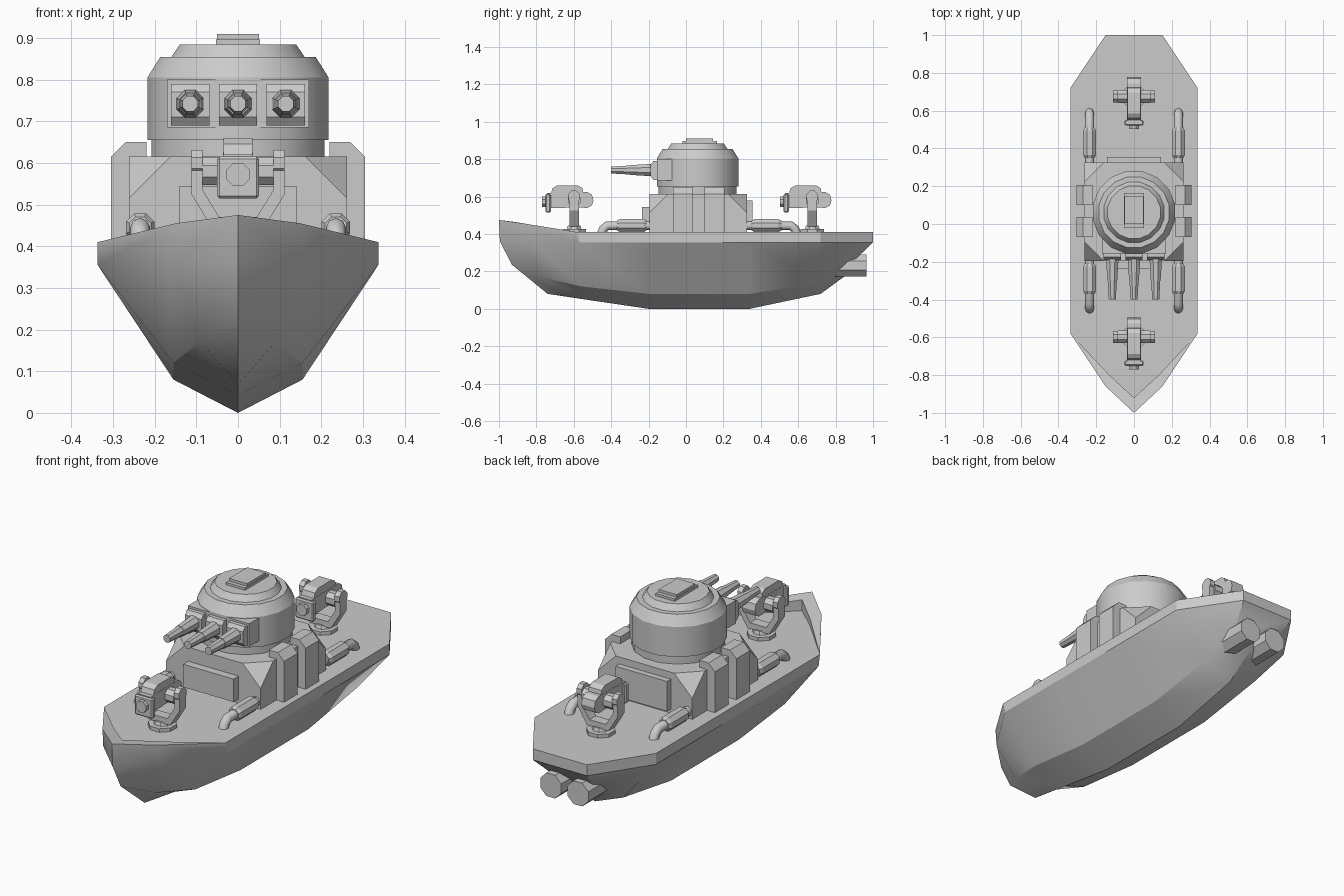
import bpy, bmesh, math
from mathutils import Matrix, Vector

if "Cube" in bpy.data.objects:
    bpy.data.objects.remove(bpy.data.objects["Cube"])


def finish(name, bm, smooth=None):
    bmesh.ops.remove_doubles(bm, verts=bm.verts, dist=1e-4)
    bmesh.ops.recalc_face_normals(bm, faces=bm.faces)
    me = bpy.data.meshes.new(name)
    bm.to_mesh(me)
    bm.free()
    ob = bpy.data.objects.new(name, me)
    bpy.context.collection.objects.link(ob)
    if smooth:
        bpy.ops.object.select_all(action='DESELECT')
        ob.select_set(True)
        bpy.context.view_layer.objects.active = ob
        bpy.ops.object.shade_smooth_by_angle(angle=math.radians(smooth))
    return ob


def box(name, x0, x1, y0, y1, z0, z1, bevel=0):
    bm = bmesh.new()
    bmesh.ops.create_cube(bm, size=1)
    for v in bm.verts:
        v.co = ((x0 + x1) / 2 + v.co.x * (x1 - x0), (y0 + y1) / 2 + v.co.y * (y1 - y0),
                (z0 + z1) / 2 + v.co.z * (z1 - z0))
    if bevel:
        bmesh.ops.bevel(bm, geom=bm.edges[:], offset=bevel, segments=1, affect='EDGES')
    return finish(name, bm)


def prism(name, pts, axis, a, b):
    """Extrude a 2D outline: axis 'x' takes (y, z) points, axis 'y' takes (x, z) points."""
    bm = bmesh.new()
    to3 = (lambda p, t: (t, p[0], p[1])) if axis == 'x' else (lambda p, t: (p[0], t, p[1]))
    ra, rb = [[bm.verts.new(to3(p, t)) for p in pts] for t in (a, b)]
    n = len(pts)
    bm.faces.new(ra)
    bm.faces.new(rb)
    for i in range(n):
        bm.faces.new((ra[i], ra[(i + 1) % n], rb[(i + 1) % n], rb[i]))
    return finish(name, bm)


def lathe(name, prof, loc=(0, 0, 0), axis='z', n=8, smooth=None):
    """Spin (radius, height) points about an axis and cap both ends."""
    rot = {'z': Matrix(), 'x': Matrix.Rotation(math.pi / 2, 4, 'Y'),
           'y': Matrix.Rotation(-math.pi / 2, 4, 'X')}[axis]
    bm = bmesh.new()
    rings = []
    for r, h in prof:
        rings.append([bm.verts.new(rot @ Vector((r * math.cos(a), r * math.sin(a), h)) + Vector(loc))
                      for a in [(i + .5) * math.tau / n for i in range(n)]])
    for p, q in zip(rings, rings[1:]):
        for i in range(n):
            bm.faces.new((p[i], p[(i + 1) % n], q[(i + 1) % n], q[i]))
    bm.faces.new(rings[0])
    bm.faces.new(rings[-1])
    return finish(name, bm, smooth)


# Hull: lines running bow to stern, mirrored port and starboard
edge = [(0, -1, .475), (.15, -.86, .455), (.337, -.58, .41), (.337, -.2, .41),
        (.337, .34, .41), (.337, .72, .41), (.15, 1, .41)]
rub = [(0, -.995, .36), (.16, -.84, .36), (.337, -.57, .355), (.337, -.2, .355),
       (.337, .34, .355), (.337, .72, .355), (.15, 1, .355)]
chine = [(0, -.93, .235), (.09, -.78, .17), (.155, -.56, .12), (.155, -.2, .08),
         (.155, .34, .08), (.155, .72, .14), (.11, .88, .24)]
keel = [(0, -.74, .08), (0, -.66, .068), (0, -.5, .044), (0, -.2, 0),
        (0, .34, 0), (0, .72, .08), (0, .87, .19)]
inner = [(0, -.92, .465), (.13, -.8, .445)]
bm = bmesh.new()


def face(pts):
    bm.faces.new([bm.verts.new(p) for p in pts])


deck = [(x, y, .41) for x, y, z in inner] + edge[2:]
for s in (1, -1):
    f = lambda line: [(s * x, y, z) for x, y, z in line]
    E, R, C, K, I, D = [f(line) for line in (edge, rub, chine, keel, inner, deck)]
    for a, b in ((E, R), (R, C), (C, K)):
        for i in range(6):
            face((a[i], a[i + 1], b[i + 1], b[i]))
    # bow bulwark rim and its inner wall
    face((E[0], E[1], I[1], I[0]))
    face((E[1], E[2], I[1]))
    face((I[0], I[1], D[1], D[0]))
    face((I[1], D[2], D[1]))
mir = lambda p: (-p[0], p[1], p[2])
face(deck + [mir(p) for p in deck[:0:-1]])
face((edge[6], rub[6], mir(rub[6]), mir(edge[6])))
face((rub[6], chine[6], keel[6], mir(chine[6]), mir(rub[6])))
finish("hull", bm, 28)

# Superstructure with its four top corners cut away
bm = bmesh.new()
bmesh.ops.create_cube(bm, size=1)
for v in bm.verts:
    v.co = (v.co.x * .524, .065 + v.co.y * .52, .51 + v.co.z * .21)
for sx in (1, -1):
    for sy in (1, -1):
        cut = bmesh.ops.bisect_plane(bm, geom=bm.verts[:] + bm.edges[:] + bm.faces[:], clear_outer=True,
                                     plane_co=(sx * .262, .065 + sy * .16, .615),
                                     plane_no=(sx, sy, 1.0))
        bmesh.ops.holes_fill(bm, edges=bm.edges[:])
finish("superstructure", bm)
box("front_panel", -.14, .14, -.235, -.19, .43, .545)
box("rear_panel", -.143, .143, .32, .355, .43, .58)

# Side vents and exhaust pipes along the deck
for s, side in ((1, "right"), (-1, "left")):
    for y in (-.07, .1):
        prism("vent_" + side, [(s * x, z) for x, z in
              ((.22, .4), (.305, .4), (.305, .615), (.27, .65), (.22, .65))], 'y', y, y + .107)
    for k, end in ((1, "front"), (-1, "rear")):
        Y = lambda y: .07 + k * (y - .07)
        cu = bpy.data.curves.new("deck_pipe", 'CURVE')
        cu.dimensions, cu.bevel_depth, cu.bevel_resolution, cu.use_fill_caps = '3D', .024, 2, True
        sp = cu.splines.new('POLY')
        path = [(-.452, .4), (-.442, .427), (-.42, .445), (-.185, .445)]
        sp.points.add(len(path) - 1)
        for p, (y, z) in zip(sp.points, path):
            p.co = (s * .235, Y(y), z, 1)
        bpy.context.collection.objects.link(bpy.data.objects.new(f"deck_pipe_{end}_{side}", cu))
        lathe(f"pipe_sleeve_{end}_{side}", [(.028, -.08), (.037, -.065), (.037, .065), (.028, .08)],
              (s * .235, Y(-.29), .445), 'y')
    # Propulsion nozzles under the stern
    lathe("nozzle_" + side, [(.063, .76), (.063, .965)], (s * .075, 0, .232), 'y')

# Main turret
ty = .062
lathe("turret", [(.212, .61), (.212, .655), (.222, .655), (.222, .805), (.19, .855),
                 (.163, .855), (.142, .885)], (0, ty, 0), 'z', 16, 30)
box("turret_hatch", -.053, .053, -.02, .165, .88, .897)
box("turret_hatch_lid", -.05, .05, 0, .145, .89, .91)
box("gun_mount", -.17, .17, -.155, 0, .685, .8)
for x in (-.115, 0, .115):
    prism("gun_block", [(-.14, .69), (-.175, .69), (-.19, .71), (-.19, .77), (-.175, .79), (-.14, .79)],
          'x', x - .046, x + .046)
    lathe("main_barrel", [(.036, -.18), (.028, -.3), (.026, -.3), (.02, -.4)], (x, 0, .742), 'y')


# Deck guns, fore and aft
def deck_gun(tag, cy):
    lathe("gun_base_" + tag, [(.068, .405), (.068, .428), (.042, .428), (.036, .445)], (0, cy, 0))
    prism("gun_yoke_" + tag, [(-.112, .61), (-.112, .525), (-.06, .44), (.06, .44), (.112, .525), (.112, .61),
          (.085, .61), (.085, .535), (.045, .47), (-.045, .47), (-.085, .535), (-.085, .61)],
          'y', cy - .026, cy + .026)
    lathe("gun_axle_" + tag, [(.036, -.085), (.036, .085)], (0, cy, .58), 'x')
    for s in (1, -1):
        lathe("yoke_cap_" + tag, [(.034, -.0135), (.034, .0135)], (s * .0985, cy, .6), 'x')
    prism("gun_body_" + tag, [(cy + y, z) for y, z in ((-.145, .545), (.07, .54), (.095, .553), (.103, .58),
          (.095, .61), (.07, .625), (-.145, .62))], 'x', -.036, .036)
    box("gun_shroud_" + tag, -.05, .05, cy - .153, cy - .125, .515, .615, .006)
    box("gun_jaw_" + tag, -.036, .036, cy - .13, cy - .05, .54, .62)
    prism("gun_top_" + tag, [(cy + y, z) for y, z in ((-.125, .615), (-.115, .645), (-.09, .66), (.02, .66),
          (.045, .645), (.05, .615))], 'x', -.035, .035)
    lathe("gun_muzzle_" + tag, [(.03, -.172), (.03, -.14)], (0, cy, .572), 'y')


deck_gun("front", -.598)
deck_gun("rear", .675)
